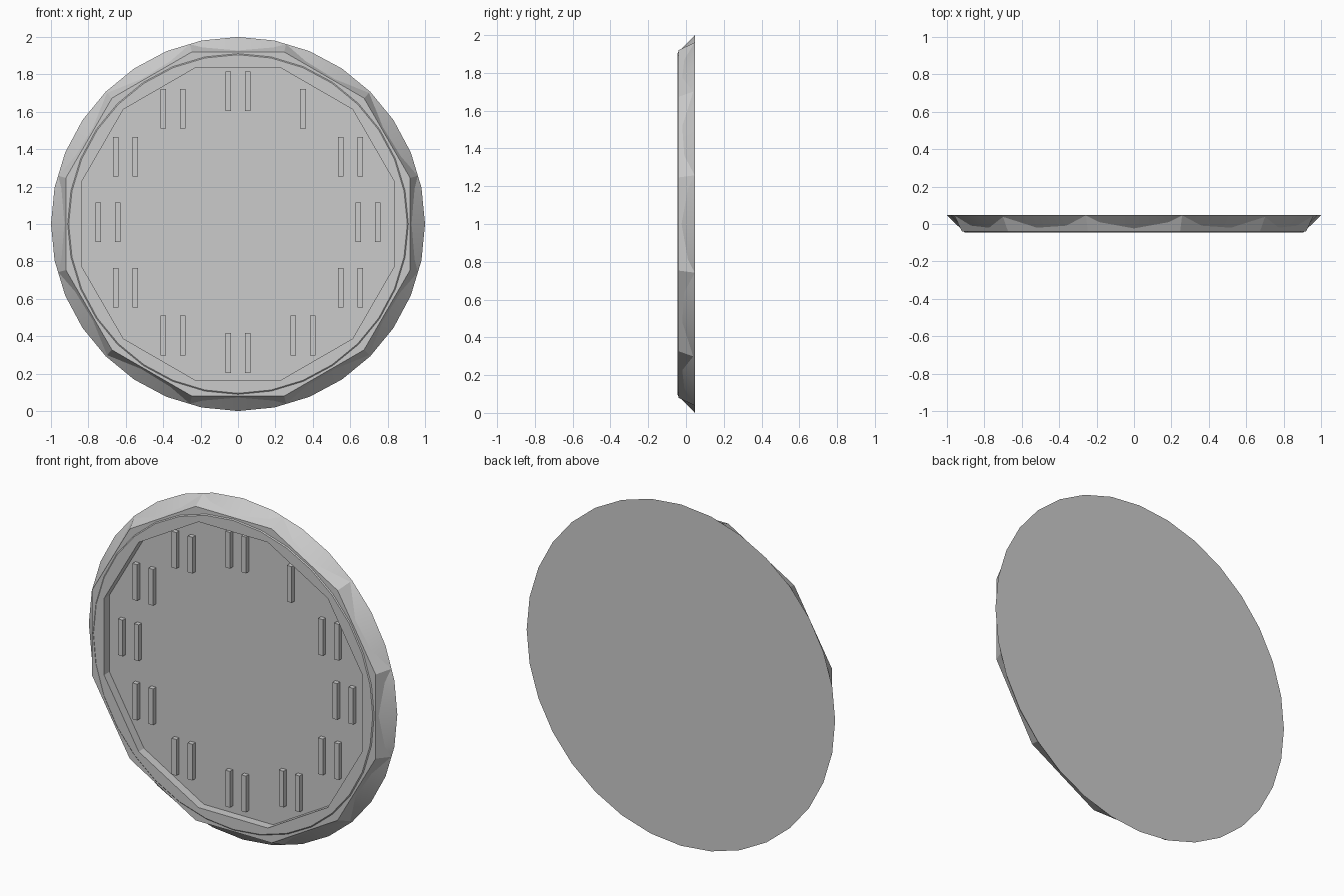
import bpy, bmesh, math

if "Cube" in bpy.data.objects:
    bpy.data.objects.remove(bpy.data.objects["Cube"])


def turned(name, sides, rings, turn=0.0):
    """Solid with a regular polygon section along y; rings = (radius, y) front to back."""
    bm = bmesh.new()
    loops = []
    for r, y in rings:
        loops.append([bm.verts.new((r * math.sin(turn + 2 * math.pi * i / sides), y,
                                    1 + r * math.cos(turn + 2 * math.pi * i / sides)))
                      for i in range(sides)])
    for a, b in zip(loops, loops[1:]):
        for i in range(sides):
            j = (i + 1) % sides
            bm.faces.new((a[i], a[j], b[j], b[i]))
    bm.faces.new(loops[0])
    bm.faces.new(loops[-1])
    bmesh.ops.recalc_face_normals(bm, faces=bm.faces[:])
    me = bpy.data.meshes.new(name)
    bm.to_mesh(me)
    bm.free()
    ob = bpy.data.objects.new(name, me)
    bpy.context.collection.objects.link(ob)
    return ob


def select_only(ob):
    bpy.ops.object.select_all(action='DESELECT')
    ob.select_set(True)
    bpy.context.view_layer.objects.active = ob


def boolean(target, tool, operation):
    mod = target.modifiers.new(operation.lower(), 'BOOLEAN')
    mod.operation = operation
    mod.solver = 'EXACT'
    mod.object = tool
    select_only(target)
    bpy.ops.object.modifier_apply(modifier=mod.name)
    bpy.data.objects.remove(tool)


TURN = math.radians(15)
K = 1 / math.cos(TURN)  # flat-to-corner ratio of a twelve-sided shape

# Round flared case joined with the twelve-sided bezel
case = turned("clock_case", 32, [(0.905, -0.045), (0.912, -0.039), (1.0, 0.047)])
bezel = turned("bezel", 12, [(0.92 * K, -0.040), (0.961 * K, 0.046)], TURN)
boolean(case, bezel, 'UNION')

# Twelve-sided recess for the dial
FLOOR = 0.005
recess = turned("recess_cutter", 12, [(0.837 * K, -0.2), (0.837 * K, FLOOR)], TURN)
recess.hide_render = True
boolean(case, recess, 'DIFFERENCE')
select_only(case)
bpy.ops.object.shade_smooth_by_angle(angle=math.radians(20))


# Raised plain upright bars marking the hours
def bar(name, x, z):
    w, h, front, back = 0.030, 0.212, -0.022, FLOOR + 0.003
    bm = bmesh.new()
    bmesh.ops.create_cube(bm, size=1)
    bmesh.ops.scale(bm, vec=(w, back - front, h), verts=bm.verts)
    me = bpy.data.meshes.new(name)
    bm.to_mesh(me)
    bm.free()
    ob = bpy.data.objects.new(name, me)
    ob.location = (x, (front + back) / 2, z)
    bpy.context.collection.objects.link(ob)


for hour in range(1, 13):
    a = math.radians(30 * hour)
    x, z = 0.695 * math.sin(a), 1.01 + 0.70 * math.cos(a)
    offsets = [0.0] if hour == 1 else [-0.052, 0.052]
    for n, dx in enumerate(offsets):
        bar(f"hour_mark_{hour}_{n}", x + dx, z)
